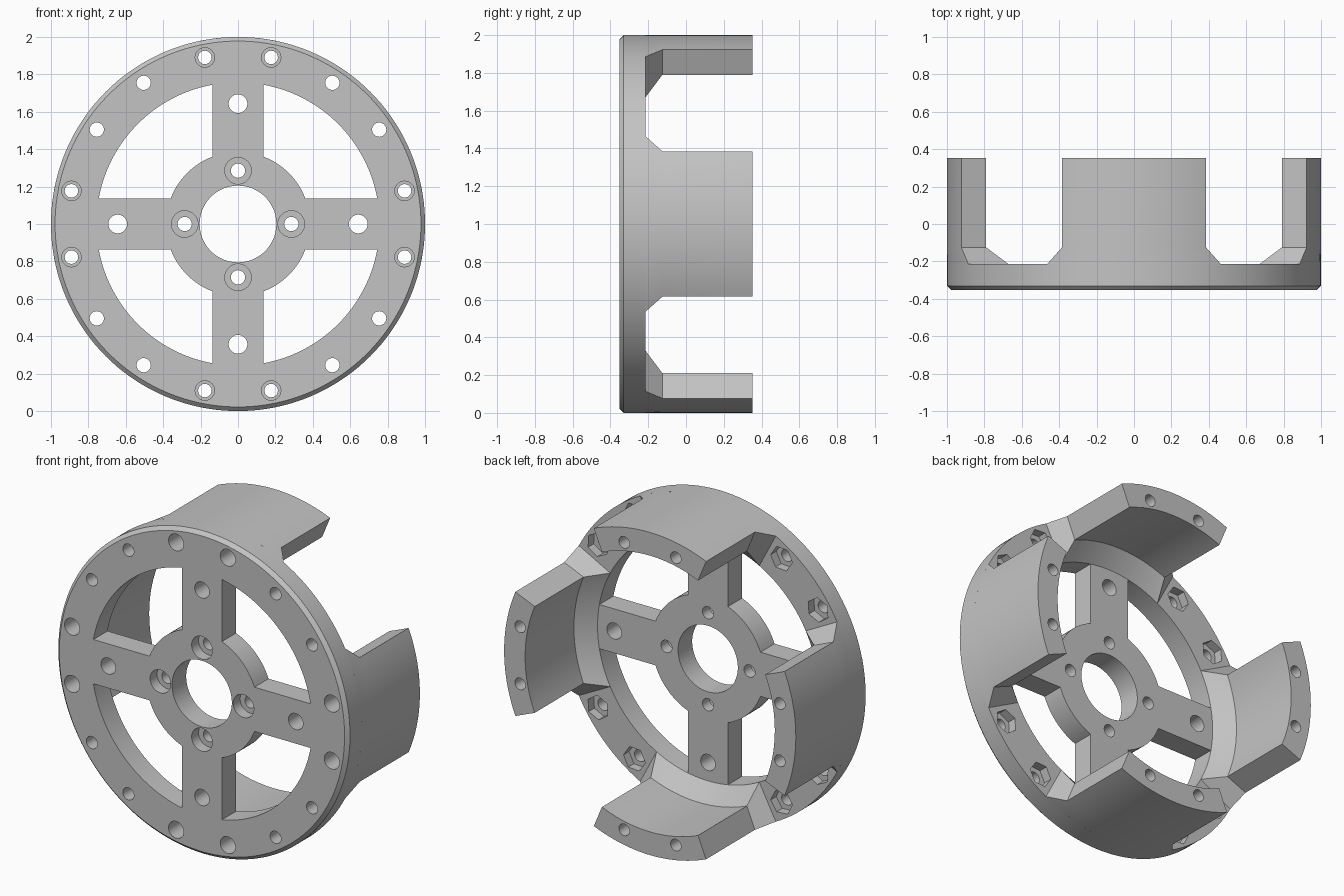
import bpy, bmesh
from math import sin, cos, asin, radians, pi, tau
from mathutils import Vector

if "Cube" in bpy.data.objects:
    bpy.data.objects.remove(bpy.data.objects["Cube"])

FRONT, PLATE_BACK, BACK = -0.353, -0.215, 0.353
RIM, WINDOW_R, HUB_R, SPOKE_HALF, BOLT_R = 1.0, 0.757, 0.385, 0.137, 0.908

grey = bpy.data.materials.new("light grey")
grey.use_nodes = True
grey.diffuse_color = (0.55, 0.55, 0.55, 1)
grey.node_tree.nodes["Principled BSDF"].inputs["Base Color"].default_value = (0.55, 0.55, 0.55, 1)


def polar(r, a, y):
    """Point at radius r, angle a clockwise from the top, depth y."""
    return Vector((r * sin(a), y, 1 + r * cos(a)))


def arc(r, a0, a1, y, n):
    return [polar(r, a0 + (a1 - a0) * i / n, y) for i in range(n + 1)]


def loft(bm, rings):
    """Closed solid through matching rings of points."""
    loops = [[bm.verts.new(p) for p in ring] for ring in rings]
    n = len(loops[0])
    for a, b in zip(loops, loops[1:]):
        for i in range(n):
            j = (i + 1) % n
            bm.faces.new((a[i], a[j], b[j], b[i]))
    bm.faces.new(loops[0])
    bm.faces.new(loops[-1])


def turned(bm, profile, r=0, a=0, n=32):
    """Round solid from (radius, depth) steps, standing at polar position r, a."""
    centre = polar(r, a, 0) - Vector((0, 0, 1))
    loft(bm, [[polar(rad, a + tau * i / n, y) + centre for i in range(n)]
              for rad, y in profile])


def finish(bm, name):
    bmesh.ops.recalc_face_normals(bm, faces=bm.faces[:])
    mesh = bpy.data.meshes.new(name)
    bm.to_mesh(mesh)
    bm.free()
    mesh.materials.append(grey)
    obj = bpy.data.objects.new(name, mesh)
    bpy.context.collection.objects.link(obj)
    return obj


def activate(obj):
    bpy.ops.object.select_all(action='DESELECT')
    obj.select_set(True)
    bpy.context.view_layer.objects.active = obj


# Front plate with chamfered front edge
bm = bmesh.new()
turned(bm, [(RIM - 0.022, FRONT), (RIM, FRONT + 0.022), (RIM, PLATE_BACK)], n=144)
plate = finish(bm, "front_plate")

# Four walls behind the plate, each flaring out at its foot
walls = []
tip = asin(0.385)
stations = [(PLATE_BACK, WINDOW_R, asin(0.465)), (-0.125, 0.856, tip), (BACK, 0.856, tip)]
for k, side in enumerate(("top", "left", "bottom", "right")):
    mid = k * pi / 2
    bm = bmesh.new()
    loft(bm, [arc(RIM, mid - h, mid + h, y, 24) + arc(inner, mid + h, mid - h, y, 24)
              for y, inner, h in stations])
    walls.append(finish(bm, side + "_wall"))

# Cutters: bore, windows and bolt holes
bm = bmesh.new()
turned(bm, [(0.205, -0.5), (0.205, 0)], n=64)
outer_a, inner_a = asin(SPOKE_HALF / WINDOW_R), asin(SPOKE_HALF / HUB_R)
for k in range(4):
    a = k * pi / 2
    # window between two spokes
    loft(bm, [arc(WINDOW_R, a + outer_a, a + pi / 2 - outer_a, y, 28)
              + arc(HUB_R, a + pi / 2 - inner_a, a + inner_a, y, 14) for y in (-0.5, 0)])
    # spoke hole and counterbored hub hole
    turned(bm, [(0.05, -0.5), (0.05, 0)], 0.643, a)
    turned(bm, [(0.071, -0.5), (0.071, -0.285), (0.038, -0.285), (0.038, 0)], 0.285, a)
    for s in (-1, 1):
        # counterbored hole running the length of the wall
        turned(bm, [(0.052, -0.5), (0.052, -0.19), (0.036, -0.19), (0.036, 0.5)],
               BOLT_R, a + s * radians(11.25))
        # hole and hexagonal nut pocket in the open rim
        b = a + s * radians(33.75)
        turned(bm, [(0.038, -0.5), (0.038, -0.26)], BOLT_R, b)
        turned(bm, [(0.075, -0.27), (0.075, 0)], BOLT_R, b, 6)
cutter = finish(bm, "hole_cutter")
cutter.hide_render = True

for obj in [plate] + walls:
    mod = obj.modifiers.new("holes", 'BOOLEAN')
    mod.operation = 'DIFFERENCE'
    mod.solver = 'EXACT'
    mod.use_self = True
    mod.object = cutter
    activate(obj)
    bpy.ops.object.modifier_apply(modifier=mod.name)
    bpy.ops.object.shade_smooth_by_angle(angle=radians(30))
bpy.data.objects.remove(cutter)
